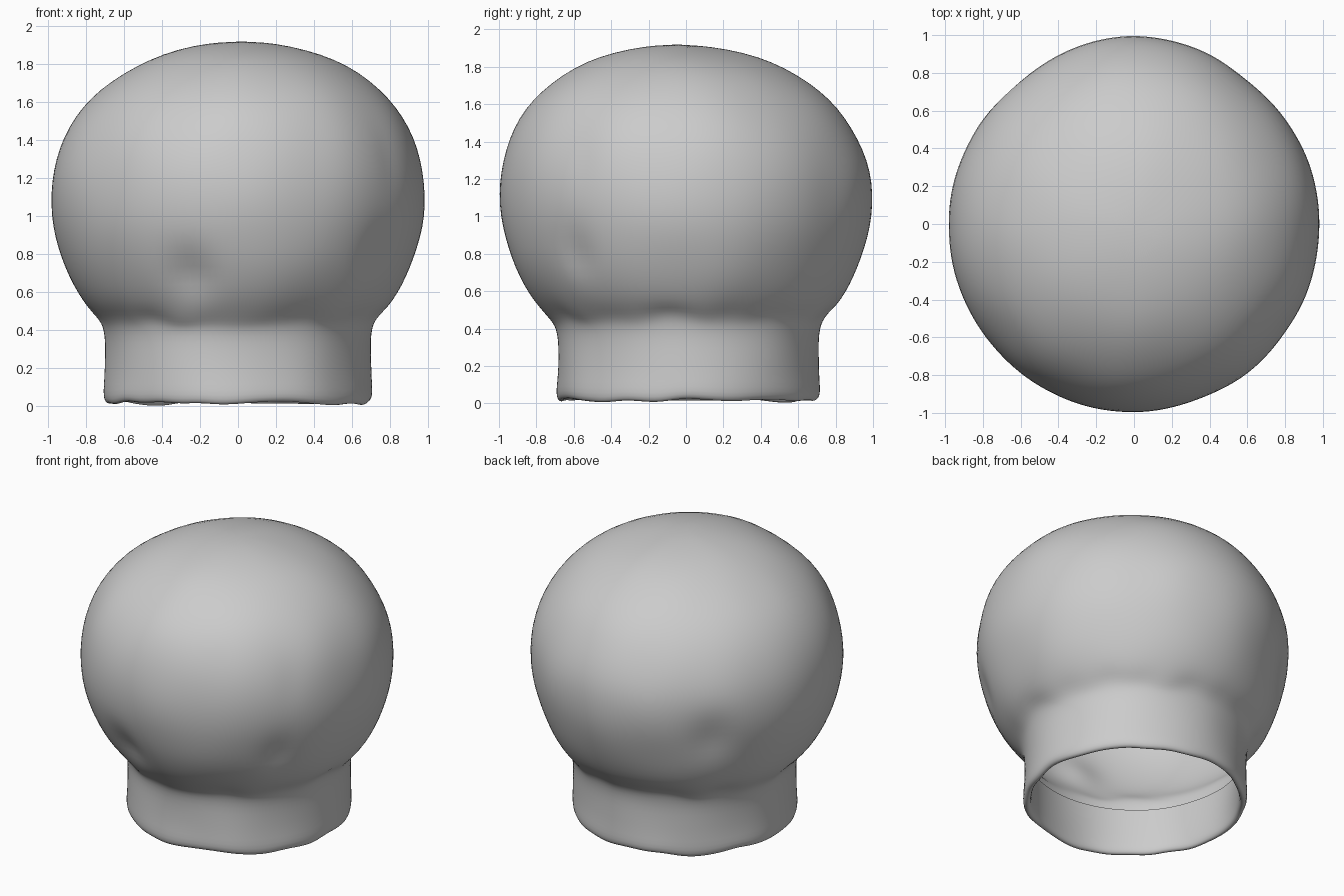
import bpy
import bmesh
import math
from mathutils import Vector, noise

if "Cube" in bpy.data.objects:
    bpy.data.objects.remove(bpy.data.objects["Cube"], do_unlink=True)

# Plain grey cloth
cloth = bpy.data.materials.new("grey cloth")
cloth.use_nodes = True
GREY = (0.6, 0.6, 0.6, 1)
cloth.diffuse_color = GREY
cloth.node_tree.nodes["Principled BSDF"].inputs["Base Color"].default_value = GREY

SIDES = 72
# Radius and height: folded lining, hem, band, then the puffed crown
LINING = [(.668, .34), (.655, .2), (.652, .08), (.655, .03), (.668, .005)]
BAND = [(.69, .005), (.705, .03), (.706, .08), (.7, .15), (.697, .25),
        (.697, .34), (.706, .4), (.72, .44)]
CROWN = [(.75, .48), (.795, .525), (.842, .59), (.888, .68), (.926, .78),
         (.958, .89), (.98, 1.0), (.987, 1.12), (.976, 1.24), (.943, 1.36),
         (.893, 1.47), (.825, 1.575), (.735, 1.67), (.62, 1.755), (.49, 1.825),
         (.34, 1.876), (.17, 1.91)]
# Dents in the cloth: centre, depth, width
DENTS = [((-.25, -.86, .69), .05, .12), ((.8, -.55, 1.3), .02, .06),
         ((.74, -.6, .8), .035, .1), ((-.68, .68, .93), .035, .13)]


def cloth_point(radius, height, angle):
    """Place a point of the hat with its unevenness and dents."""
    puff = min(1, max(0, (height - .4) / .4))
    top = max(0, height - 1.2)
    # The crown is a little flatter at the back corners
    back = max(0, math.sin(angle)) * math.sin(2 * angle) ** 2
    r = radius * (1 + puff * (0.012 * math.sin(angle) ** 2 - 0.028 * back))
    p = Vector((r * math.cos(angle), r * math.sin(angle), height))
    # The peak leans slightly forward
    p.x += .03 * top
    p.y -= .06 * top - .012 * (1 - puff)
    out = Vector((p.x, p.y, (height - 1.05) * puff)).normalized()
    p += out * 0.01 * noise.noise(p * 2.8)
    for centre, depth, width in DENTS:
        d = (p - Vector(centre)).length
        p -= out * depth * math.exp(-(d / width) ** 2)
    # Gathered seam and ragged lower hem
    seam = math.exp(-((height - .47) / .05) ** 2)
    p.z += seam * 0.03 * noise.noise(Vector((p.x, p.y, 0)) * 5)
    hem = math.exp(-(height / .08) ** 2)
    p.z += hem * (0.012 + 0.02 * noise.noise(Vector((math.cos(angle), math.sin(angle), 3)) * 3.5))
    return p


# Hollow hat: lining, band and crown in one sheet
bm = bmesh.new()
rings = []
for radius, height in LINING + BAND + CROWN:
    rings.append([bm.verts.new(cloth_point(radius, height, 2 * math.pi * i / SIDES))
                  for i in range(SIDES)])
for low, high in zip(rings, rings[1:]):
    for i in range(SIDES):
        j = (i + 1) % SIDES
        bm.faces.new((low[i], low[j], high[j], high[i]))
tip = bm.verts.new((.02, -.045, 1.92))
for i in range(SIDES):
    bm.faces.new((rings[-1][i], rings[-1][(i + 1) % SIDES], tip))
mesh = bpy.data.meshes.new("puffed_hat")
bm.to_mesh(mesh)
bm.free()
mesh.materials.append(cloth)
for polygon in mesh.polygons:
    polygon.use_smooth = True
hat = bpy.data.objects.new("puffed_hat", mesh)
bpy.context.collection.objects.link(hat)

# Rounded hem and soft cloth
soften = hat.modifiers.new("soften", 'SUBSURF')
soften.levels = soften.render_levels = 1
